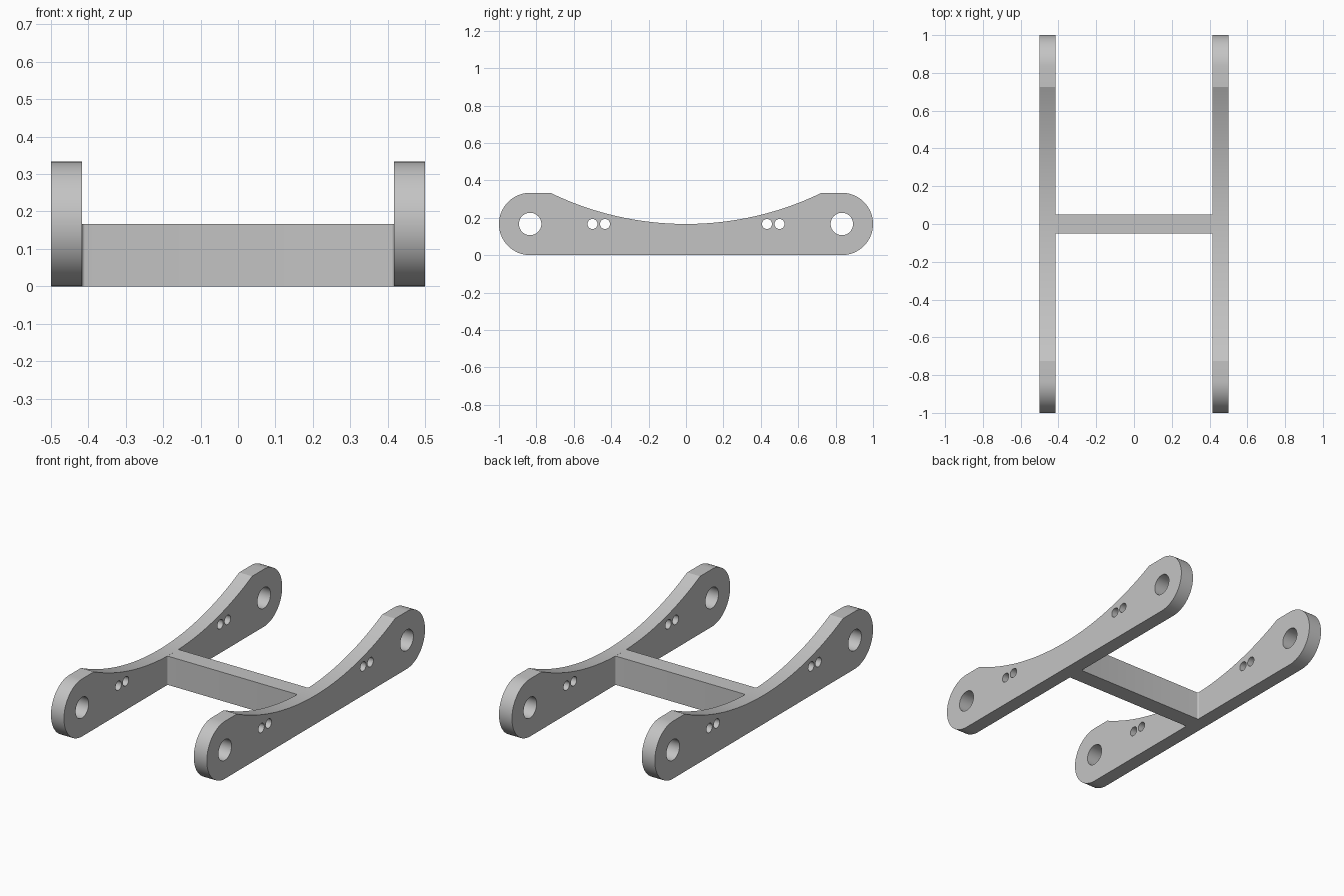
import bpy, bmesh
from math import pi, sin, cos, asin, sqrt
from mathutils import Vector

cube = bpy.data.objects.get("Cube")
if cube:
    bpy.data.objects.remove(cube, do_unlink=True)

grey = bpy.data.materials.new("light_grey")
grey.use_nodes = True
colour = (0.55, 0.55, 0.55, 1)
grey.diffuse_color = colour
grey.node_tree.nodes["Principled BSDF"].inputs["Base Color"].default_value = colour

END_R = 1 / 6            # rounded end radius, also half the plate height
END_Y = 1 - END_R
INNER, OUTER = 5 / 12, 0.5
SHOULDER = 0.725         # where the top arc begins
BAR_Y, FILLET = 0.05, 0.008


def arc(cx, cy, r, start, end, n):
    """Points along a circular arc, both ends included."""
    return [(cx + r * cos(start + (end - start) * i / n),
             cy + r * sin(start + (end - start) * i / n)) for i in range(n + 1)]


def circle(cx, cy, r, n):
    return arc(cx, cy, r, 0, 2 * pi, n)[:-1]


def extruded(name, loops, place, direction):
    """Fill outline and hole loops, then extrude them along a direction."""
    bm = bmesh.new()
    edges = []
    for loop in loops:
        verts = [bm.verts.new(place(*p)) for p in loop]
        edges += [bm.edges.new((v, verts[i - 1])) for i, v in enumerate(verts)]
    bmesh.ops.triangle_fill(bm, use_beauty=True, edges=edges)
    result = bmesh.ops.extrude_face_region(bm, geom=bm.faces[:], use_keep_orig=True)
    moved = [g for g in result["geom"] if isinstance(g, bmesh.types.BMVert)]
    bmesh.ops.translate(bm, verts=moved, vec=Vector(direction))
    bmesh.ops.recalc_face_normals(bm, faces=bm.faces[:])
    mesh = bpy.data.meshes.new(name)
    bm.to_mesh(mesh)
    bm.free()
    mesh.materials.append(grey)
    obj = bpy.data.objects.new(name, mesh)
    bpy.context.collection.objects.link(obj)
    bpy.ops.object.select_all(action="DESELECT")
    obj.select_set(True)
    bpy.context.view_layer.objects.active = obj
    bpy.ops.object.shade_smooth_by_angle(angle=pi / 9)
    return obj


# Side plate outline: rounded ends and a shallow arc scooped from the top
dip_r = (SHOULDER ** 2 + END_R ** 2) / (2 * END_R)
half = asin(SHOULDER / dip_r)
outline = arc(END_Y, END_R, END_R, -pi / 2, pi / 2, 32)
outline += arc(0, END_R + dip_r, dip_r, -pi / 2 + half, -pi / 2 - half, 48)
outline += arc(-END_Y, END_R, END_R, pi / 2, 3 * pi / 2, 32)

# Pivot holes and paired small holes
holes = []
for s in (-1, 1):
    holes.append(circle(s * END_Y, END_R, 0.06, 40))
    holes += [circle(s * y, END_R, 0.027, 24) for y in (0.433, 0.5)]

for name, x in (("left_side_plate", INNER), ("right_side_plate", -OUTER)):
    extruded(name, [outline] + holes, lambda y, z, x=x: (x, y, z),
             (OUTER - INNER, 0, 0))

# Crossbar with small fillets where it meets the plates
fx, fy = INNER - FILLET, BAR_Y + FILLET
bar = arc(fx, fy, FILLET, 0, -pi / 2, 6)
bar += arc(-fx, fy, FILLET, -pi / 2, -pi, 6)
bar += arc(-fx, -fy, FILLET, pi, pi / 2, 6)
bar += arc(fx, -fy, FILLET, pi / 2, 0, 6)
extruded("crossbar", [bar], lambda x, y: (x, y, 0), (0, 0, END_R))
